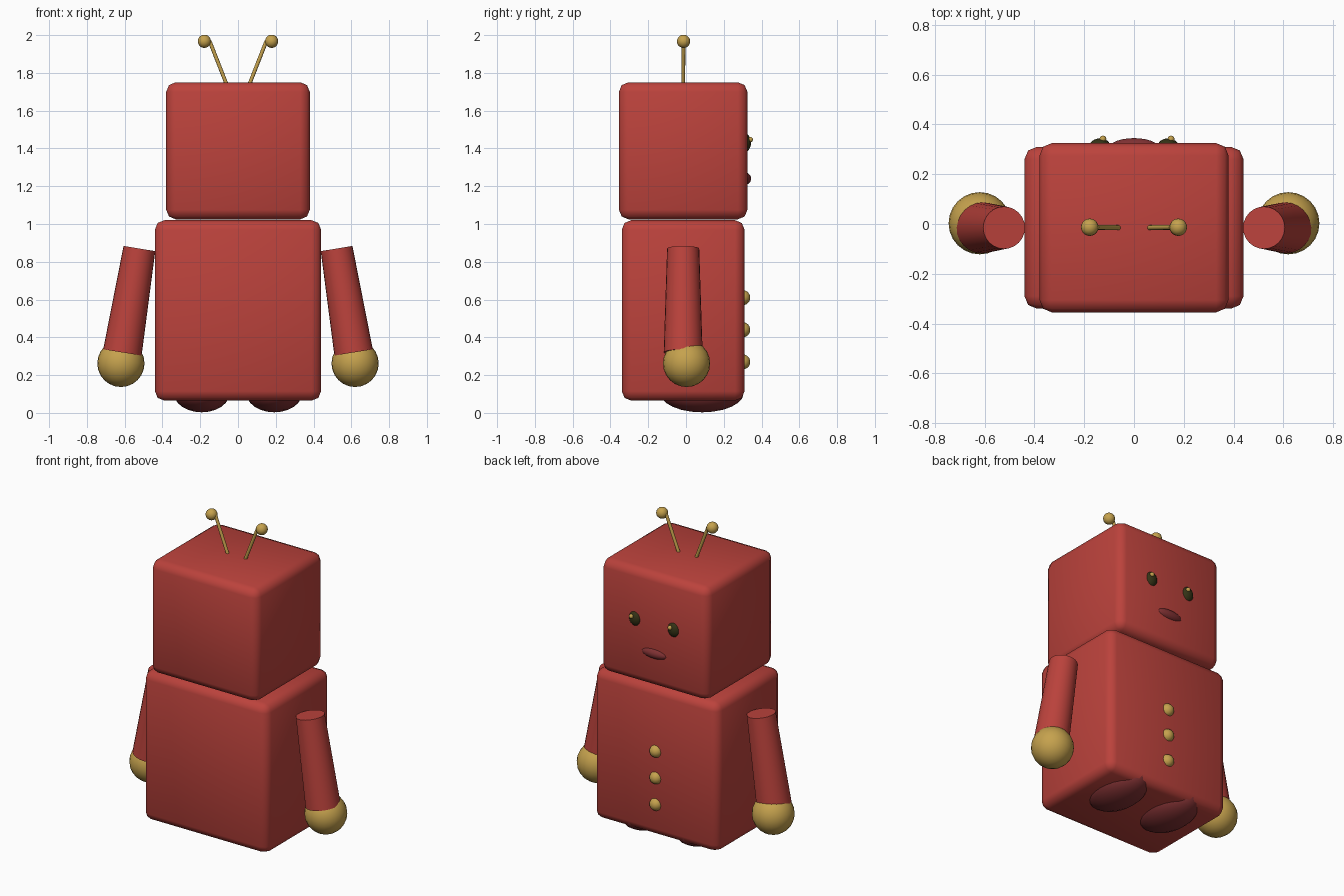
import bpy
import bmesh
import math
from mathutils import Matrix, Vector

if "Cube" in bpy.data.objects:
    bpy.data.objects.remove(bpy.data.objects["Cube"])


def material(name, rgb):
    mat = bpy.data.materials.new(name)
    mat.use_nodes = True
    mat.diffuse_color = (*rgb, 1)
    mat.node_tree.nodes["Principled BSDF"].inputs["Base Color"].default_value = (*rgb, 1)
    return mat


RED = material("red", (0.50, 0.055, 0.045))
GOLD = material("gold", (0.56, 0.36, 0.075))
MAROON = material("dark red", (0.21, 0.03, 0.032))
BLACK = material("olive black", (0.035, 0.033, 0.008))


def finish(name, bm, mat, angle=50):
    """Turn a bmesh into a shaded object with one colour."""
    mesh = bpy.data.meshes.new(name)
    bm.to_mesh(mesh)
    bm.free()
    mesh.materials.append(mat)
    obj = bpy.data.objects.new(name, mesh)
    bpy.context.collection.objects.link(obj)
    bpy.ops.object.select_all(action="DESELECT")
    obj.select_set(True)
    bpy.context.view_layer.objects.active = obj
    bpy.ops.object.shade_smooth_by_angle(angle=math.radians(angle))
    return obj


def block(name, low, high, mat):
    """Box between two corners with rounded edges."""
    low, high = Vector(low), Vector(high)
    bm = bmesh.new()
    bmesh.ops.create_cube(bm, size=1, matrix=Matrix.Translation((low + high) / 2)
                          @ Matrix.Diagonal((*(high - low), 1)))
    bmesh.ops.bevel(bm, geom=bm.edges[:], offset=0.05, segments=2,
                    profile=0.5, affect="EDGES")
    return finish(name, bm, mat)


def ball(name, centre, radii, mat, segments=24):
    """Sphere or ellipsoid."""
    bm = bmesh.new()
    bmesh.ops.create_uvsphere(bm, u_segments=segments, v_segments=segments // 2, radius=1,
                              matrix=Matrix.Translation(centre) @ Matrix.Diagonal((*radii, 1)))
    return finish(name, bm, mat)


def rod(name, start, end, r_start, r_end, mat, segments):
    """Tapered cylinder between two points."""
    start, end = Vector(start), Vector(end)
    axis = end - start
    turn = axis.to_track_quat("Z", "Y").to_matrix().to_4x4()
    bm = bmesh.new()
    bmesh.ops.create_cone(bm, cap_ends=True, segments=segments, radius1=r_start,
                          radius2=r_end, depth=axis.length,
                          matrix=Matrix.Translation((start + end) / 2) @ turn)
    return finish(name, bm, mat)


# Body and head
block("body", (-0.44, -0.34, 0.065), (0.44, 0.31, 1.02), RED)
block("head", (-0.38, -0.355, 1.025), (0.38, 0.325, 1.75), RED)

# Paired parts
for side, s in (("left", 1), ("right", -1)):
    rod(side + "_arm", (s * 0.522, -0.015, 0.87), (s * 0.612, -0.015, 0.32),
        0.085, 0.103, RED, 24)
    ball(side + "_hand", (s * 0.62, 0.003, 0.262), (0.125, 0.125, 0.125), GOLD)
    ball(side + "_foot", (s * 0.192, 0.085, 0.103), (0.147, 0.22, 0.1), MAROON)
    rod(side + "_antenna", (s * 0.045, -0.015, 1.70), (s * 0.15, -0.013, 1.968),
        0.01, 0.01, GOLD, 12)
    ball(side + "_antenna_tip", (s * 0.178, -0.013, 1.967), (0.035, 0.035, 0.035), GOLD, 20)
    ball(side + "_eye", (s * 0.137, 0.31, 1.43), (0.043, 0.034, 0.05), BLACK)
    ball(side + "_eye_glint", (s * 0.137 + 0.012, 0.341, 1.447), (0.014, 0.014, 0.014), GOLD, 12)

# Mouth and buttons
ball("mouth", (0, 0.31, 1.24), (0.095, 0.035, 0.033), MAROON)
for i in range(3):
    ball(f"button_{i + 1}", (0, 0.3, 0.27 + i * 0.17), (0.04, 0.04, 0.04), GOLD)
